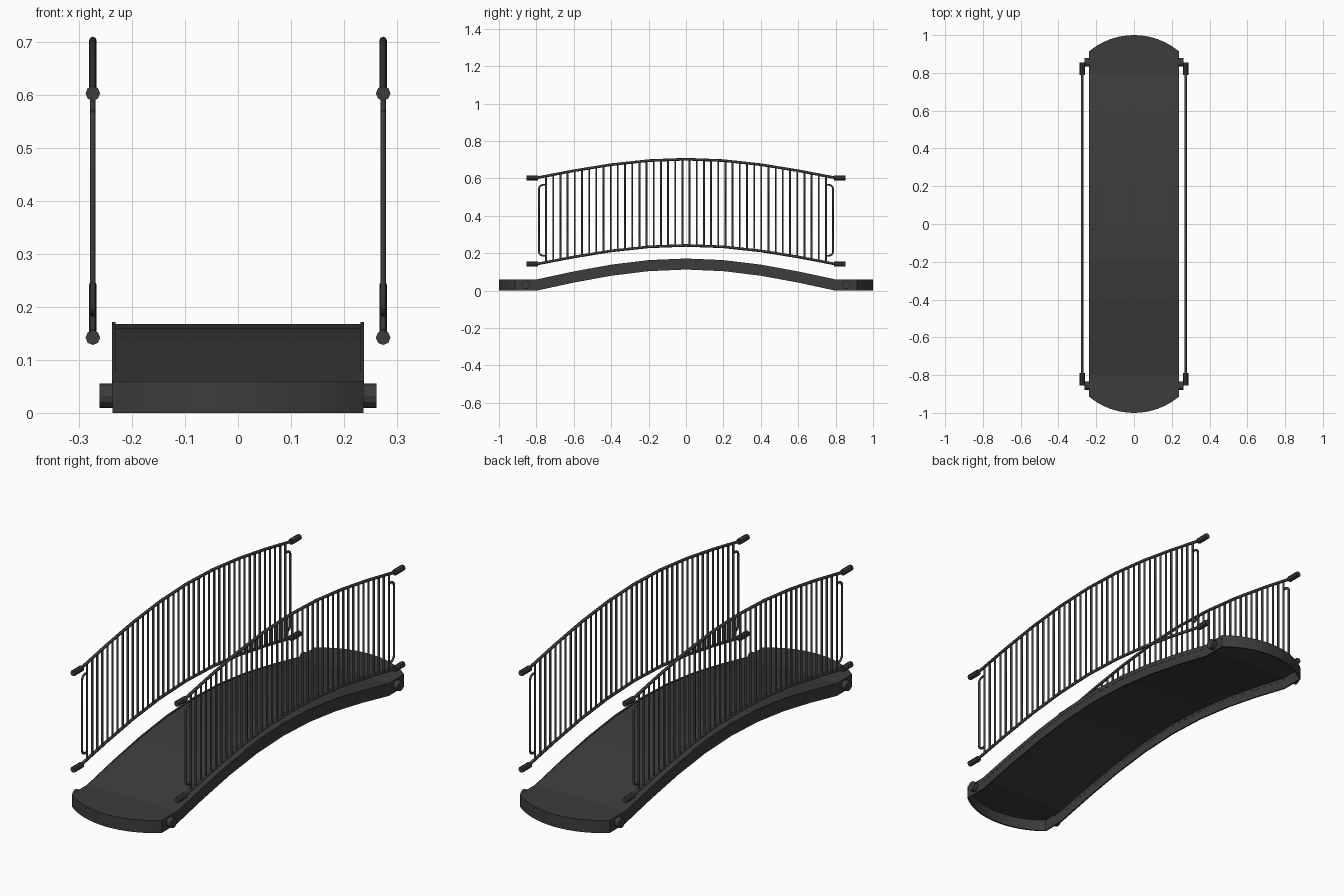
import bpy, bmesh, math
from mathutils import Matrix, Vector

if "Cube" in bpy.data.objects:
    bpy.data.objects.remove(bpy.data.objects["Cube"])

dark = bpy.data.materials.new("dark_metal")
dark.diffuse_color = (0.045, 0.045, 0.045, 1)
dark.use_nodes = True
dark.node_tree.nodes["Principled BSDF"].inputs["Base Color"].default_value = dark.diffuse_color

HALF_W, ARC_Y = 0.237, 0.915
RAIL_X = 0.274


def rise(y, height=0.108):
    return height * math.cos(math.pi / 2 * min(abs(y) / 0.8, 1))


def add_object(name, mesh):
    ob = bpy.data.objects.new(name, mesh)
    bpy.context.collection.objects.link(ob)
    mesh.materials.append(dark)
    return ob


def from_bmesh(name, bm):
    bmesh.ops.remove_doubles(bm, verts=bm.verts, dist=1e-5)
    bmesh.ops.recalc_face_normals(bm, faces=bm.faces)
    mesh = bpy.data.meshes.new(name)
    bm.to_mesh(mesh)
    bm.free()
    return add_object(name, mesh)


def tubes(name, paths, radius, sides_res=2):
    """Round bars along point lists, joined in one mesh."""
    cu = bpy.data.curves.new(name, 'CURVE')
    cu.dimensions = '3D'
    cu.bevel_depth = radius
    cu.bevel_resolution = sides_res
    cu.use_fill_caps = True
    for pts in paths:
        sp = cu.splines.new('POLY')
        sp.points.add(len(pts) - 1)
        for p, co in zip(sp.points, pts):
            p.co = (*co, 1)
    tmp = bpy.data.objects.new(name + "_curve", cu)
    bpy.context.collection.objects.link(tmp)
    bpy.context.view_layer.update()
    dg = bpy.context.evaluated_depsgraph_get()
    mesh = bpy.data.meshes.new_from_object(tmp.evaluated_get(dg))
    bpy.data.objects.remove(tmp)
    mesh.materials.clear()
    return add_object(name, mesh)


# Deck shell: arched top sheet with hanging walls, open underneath
R = (HALF_W ** 2 + (1 - ARC_Y) ** 2) / (2 * (1 - ARC_Y))
A = math.asin(HALF_W / R)
end = [(R * math.sin(A * i / 8), 1 - R + R * math.cos(A * i / 8)) for i in range(9)]
half = end + [(HALF_W, y) for y in (0.8, 0.6, 0.4, 0.2)]
stations = half + [(HALF_W, 0)] + [(w, -y) for w, y in reversed(half)]
bm = bmesh.new()
rows = []
for w, y in stations:
    top, low = 0.06 + rise(y), rise(y, 0.113)
    rows.append([bm.verts.new(c) for c in
                 ((-w, y, low), (-w, y, top), (w, y, top), (w, y, low))])
for a, b in zip(rows, rows[1:]):
    for k in range(3):
        bm.faces.new((a[k], a[k + 1], b[k + 1], b[k]))
deck = from_bmesh("deck", bm)
# Make sure the top faces up so the thickness goes inward
if max(deck.data.polygons, key=lambda p: p.area).normal.z < 0:
    deck.data.flip_normals()
sol = deck.modifiers.new("thickness", 'SOLIDIFY')
sol.thickness = 0.007
sol.offset = -1

ys = [-0.8 + 0.2 * i for i in range(9)]
for side, s in (("left", -1), ("right", 1)):
    # Slim raised lip along the deck edge
    bm = bmesh.new()
    loops = []
    for y in ys:
        z = 0.06 + rise(y, 0.112)
        loops.append([bm.verts.new((s * x, y, zz)) for x, zz in
                      ((0.231, z - 0.02), (0.231, z), (0.238, z), (0.238, z - 0.02))])
    for a, b in zip(loops, loops[1:]):
        for k in range(4):
            n = (k + 1) % 4
            bm.faces.new((a[k], a[n], b[n], b[k]))
    bm.faces.new(loops[0])
    bm.faces.new(loops[-1])
    from_bmesh(side + "_deck_lip", bm)

    # Mounting pegs on the deck sides
    bm = bmesh.new()
    for y in (-0.857, 0.857):
        bmesh.ops.create_cone(
            bm, cap_ends=True, segments=12, radius1=0.023, radius2=0.023, depth=0.03,
            matrix=Matrix.Translation((s * 0.246, y, 0.032)) @ Matrix.Rotation(math.pi / 2, 4, 'Y'))
    from_bmesh(side + "_deck_pegs", bm)

    # Upper and lower arched rails
    x = s * RAIL_X
    for label, z0 in (("top", 0.603), ("bottom", 0.142)):
        tubes(f"{side}_{label}_rail", [[(x, y, z0 + rise(y, 0.1)) for y in ys]], 0.007)

    # Sleeves on the rail ends
    bm = bmesh.new()
    for z in (0.603, 0.142):
        for y in (-0.822, 0.822):
            bmesh.ops.create_cone(
                bm, cap_ends=True, segments=8, radius1=0.0138, radius2=0.0138, depth=0.064,
                matrix=Matrix.Translation((x, y, z)) @ Matrix.Rotation(math.pi / 2, 4, 'X'))
    from_bmesh(side + "_rail_sleeves", bm)

    # Vertical balusters
    N = 40
    bars = []
    for i in range(N):
        y = -0.748 + 1.496 * i / (N - 1)
        bars.append([(x, y, 0.142 + rise(y, 0.1)), (x, y, 0.603 + rise(y, 0.1))])
    tubes(side + "_balusters", bars, 0.0055, 1)

    # Bent end bars joining the outermost balusters
    hoops = []
    for e in (-1, 1):
        r = 0.022
        arc = [(math.cos(t * math.pi / 8), math.sin(t * math.pi / 8)) for t in range(5)]
        upper = [(x, e * (0.786 - r + r * c), 0.566 - r + r * q) for c, q in arc]
        lower = [(x, e * (0.786 - r + r * c), 0.187 + r - r * q) for c, q in arc]
        hoops.append([(x, e * 0.748, 0.187)] + lower[::-1] + upper + [(x, e * 0.748, 0.566)])
    tubes(side + "_end_bars", hoops, 0.0055, 1)
